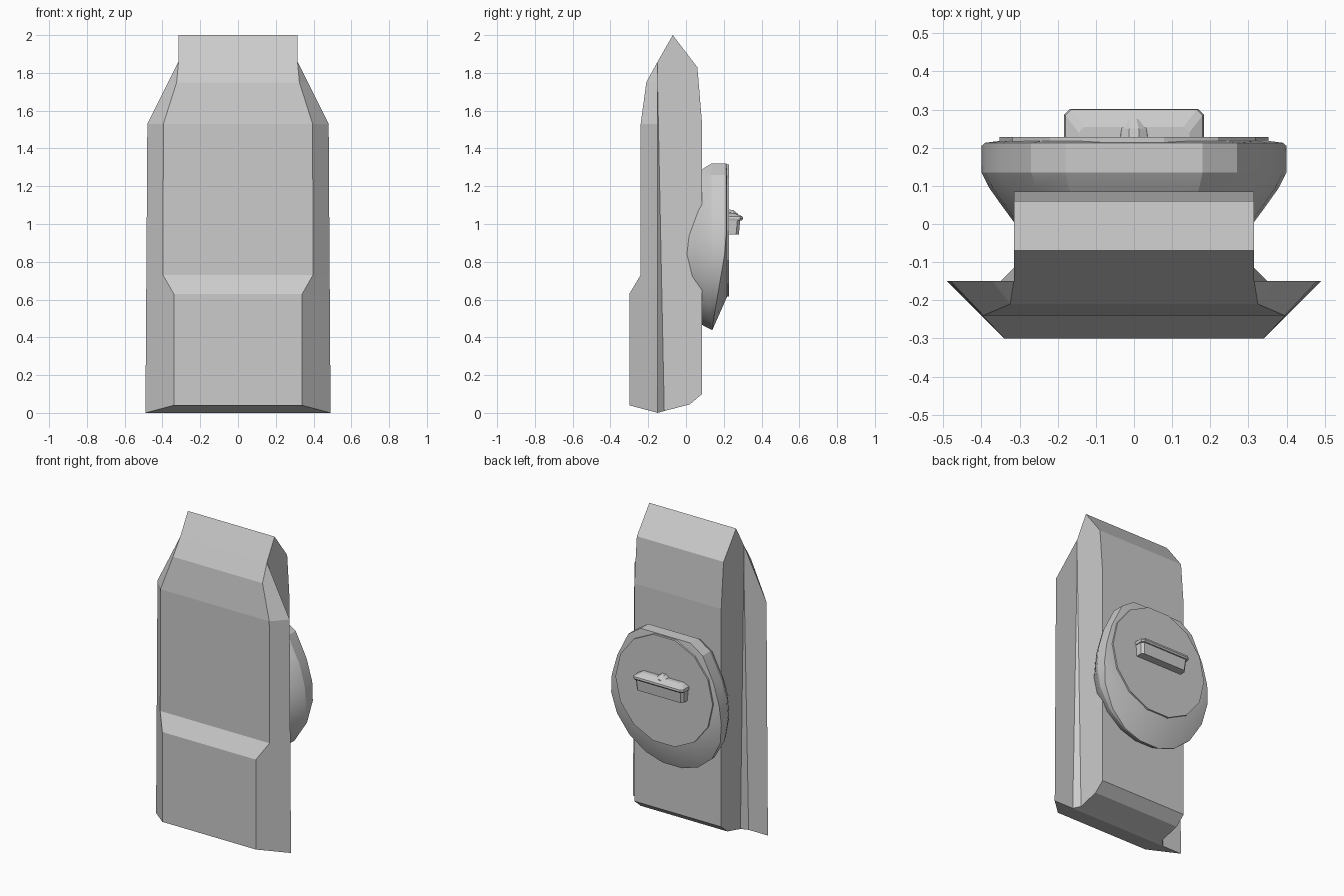
import bpy, bmesh, math

if "Cube" in bpy.data.objects:
    bpy.data.objects.remove(bpy.data.objects["Cube"])


def finish(bm, name, smooth=False):
    bmesh.ops.remove_doubles(bm, verts=bm.verts, dist=1e-4)
    bmesh.ops.dissolve_degenerate(bm, edges=bm.edges, dist=1e-4)
    bmesh.ops.recalc_face_normals(bm, faces=bm.faces)
    me = bpy.data.meshes.new(name)
    bm.to_mesh(me)
    bm.free()
    ob = bpy.data.objects.new(name, me)
    bpy.context.collection.objects.link(ob)
    if smooth:
        bpy.ops.object.select_all(action='DESELECT')
        ob.select_set(True)
        bpy.context.view_layer.objects.active = ob
        bpy.ops.object.shade_smooth_by_angle(angle=math.radians(25))
    return ob


def mirrored(half):
    return half + [(-x, y, z) for x, y, z in reversed(half)]


def loft(rings, name, cap="fan", smooth=False):
    bm = bmesh.new()
    vs = [[bm.verts.new(p) for p in r] for r in rings]
    n = len(vs[0])
    for a, b in zip(vs, vs[1:]):
        for i in range(n):
            j = (i + 1) % n
            bm.faces.new((a[i], a[j], b[j], b[i]))
    if cap == "fan":
        bm.faces.new(vs[0])
        bm.faces.new(vs[-1])
    else:  # strips joining the right half to the left half at the bottom
        r = vs[0]
        for i in range(n // 2 - 1):
            bm.faces.new((r[i], r[i + 1], r[n - 2 - i], r[n - 1 - i]))
    return finish(bm, name, smooth)


# Body: slab with a flared front plate, lofted from bottom to top
W = 0.315


def station(front, outer, back, mid=None, z_in=None):
    z = outer[1] if z_in is None else z_in
    t = max(0, 1 - z / 1.72)
    return mirrored([
        front, (outer[0], -0.15, outer[1]),
        (W + 0.035 * t, -0.15, z), (W, -0.15 + 0.035 * t, z + 0.01 * (z == 0)),
        (W, *(mid or (0.02, back[1]))), (W, *back)])


tip = (W, -0.07, 2.0)
body = [
    station((0.34, -0.30, 0.04), (0.49, 0.0), (0.085, 0.10), (0.02, 0.045)),
    station((0.34, -0.30, 0.63), (0.486, 0.63), (0.085, 0.63)),
    station((0.397, -0.24, 0.73), (0.485, 0.73), (0.085, 0.73)),
    station((0.395, -0.24, 1.53), (0.48, 1.53), (0.085, 1.53)),
    station((0.325, -0.21, 1.75), (0.37, 1.75), (0.067, 1.75), z_in=1.72),
    station((W, -0.15, 1.86), (W, 1.86), (0.06, 1.83), (0.0, 1.84)),
    mirrored([tip] * 6),
]
loft(body, "body", cap="strip")

# Rear pod: egg-shaped dome sunk into the slab, rim sloping away at the bottom
outline = [(0.18, 1.32), (0.27, 1.26), (0.35, 1.10), (0.39, 0.96), (0.40, 0.84),
           (0.375, 0.70), (0.30, 0.57), (0.19, 0.48), (0.07, 0.44)]


def rim_y(z):
    if z > 0.9:
        return 0.215
    return 0.14 + 0.075 * (max(0, z - 0.46) / 0.44)


def pod_ring(scale, y):
    return mirrored([(x * scale, min(y, rim_y(z)), 0.84 + (z - 0.84) * scale)
                     for x, z in outline])


def on_circle(x, z, r, y):
    d = math.hypot(x, z - 0.965)
    return (x / d * r, y, 0.965 + (z - 0.965) / d * r)


pod = [pod_ring(0.76, -0.01), pod_ring(0.87, 0.05), pod_ring(0.95, 0.095),
       pod_ring(1.0, 0.135),
       mirrored([(x, rim_y(z) - 0.002 if z > 0.9 else rim_y(z), z) for x, z in outline]),
       mirrored([on_circle(x, z, 0.352, 0.218) for x, z in outline])]
loft(pod, "rear_pod", smooth=True)


# Flat round plate on the pod
def plate_ring(y):
    return [(0.353 * math.cos(a), y, 0.965 + 0.358 * math.sin(a))
            for a in (math.pi / 2 + (k + 0.5) * math.tau / 14 for k in range(14))]


loft([plate_ring(0.21), plate_ring(0.228)], "pod_plate")


# Handle: bar, overhanging cap with sloped top, small rounded bump
def bar_ring(w, y, z, c=0.015):
    return mirrored([(w, 0.22, z), (w, y - c, z), (w - c, y, z)])


loft([bar_ring(0.17, 0.28, 0.945), bar_ring(0.175, 0.287, 1.02)], "handle_bar")
loft([bar_ring(0.18, 0.295, 1.018), bar_ring(0.183, 0.302, 1.028),
      bar_ring(0.18, 0.30, 1.04), bar_ring(0.145, 0.255, 1.058)], "handle_cap")
bump = [[(r * math.cos(a), y, 1.035 + r * math.sin(a))
         for a in (k * math.pi / 5 for k in range(6))]
        for y, r in ((0.22, 0.045), (0.25, 0.04), (0.275, 0.02))]
loft(bump, "handle_bump")
